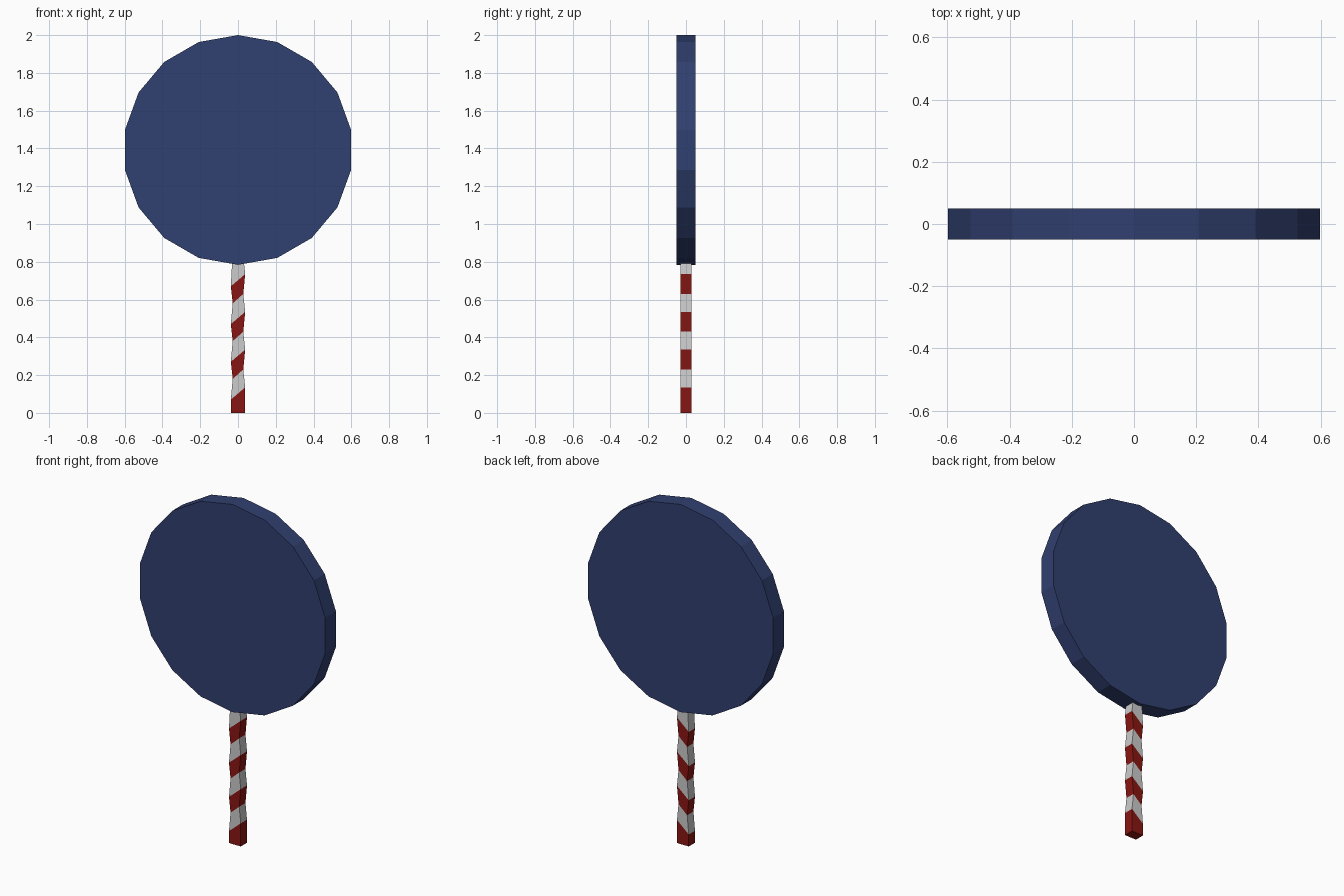
import bpy, bmesh, math
from mathutils import Matrix

if "Cube" in bpy.data.objects:
    bpy.data.objects.remove(bpy.data.objects["Cube"])


def material(name, rgb):
    m = bpy.data.materials.new(name)
    m.diffuse_color = (*rgb, 1)
    m.use_nodes = True
    m.node_tree.nodes["Principled BSDF"].inputs["Base Color"].default_value = m.diffuse_color
    return m


def finish(name, bm, mats):
    bmesh.ops.recalc_face_normals(bm, faces=bm.faces)
    mesh = bpy.data.meshes.new(name)
    bm.to_mesh(mesh)
    bm.free()
    for m in mats:
        mesh.materials.append(m)
    ob = bpy.data.objects.new(name, mesh)
    bpy.context.collection.objects.link(ob)
    return ob


blue = material("blue", (0.03, 0.05, 0.16))
red = material("red", (0.25, 0.008, 0.006))
white = material("white", (0.6, 0.6, 0.6))

# Candy disc: 18-sided, standing upright with a corner at the top
R, CZ, THICK = 0.608, 1.392, 0.10
bm = bmesh.new()
bmesh.ops.create_cone(bm, cap_ends=True, segments=18, radius1=R, radius2=R, depth=THICK,
                      matrix=Matrix.Translation((0, 0, CZ)) @ Matrix.Rotation(math.pi / 2, 4, 'X'))
top = max(bm.verts, key=lambda v: v.co.z).co
spin = math.atan2(top.x, top.z - CZ)
bmesh.ops.rotate(bm, verts=bm.verts, cent=(0, 0, CZ), matrix=Matrix.Rotation(-spin, 3, 'Y'))
finish("candy_disc", bm, [blue])

# Stick: square rings tilted in x, alternating wide and narrow, banded red and white
HALF_Y = 0.029
rings = [(0.038, 0.0, 0.0)]                      # half width, left z, right z
for i in range(4):
    rings.append((0.038, 0.07 + 0.2 * i, 0.135 + 0.2 * i))
    if i < 3:
        rings.append((0.028, 0.18 + 0.2 * i, 0.23 + 0.2 * i))
rings.append((0.031, 0.80, 0.80))

bm = bmesh.new()
loops = []
for w, zl, zr in rings:
    loops.append([bm.verts.new(p) for p in ((-w, -HALF_Y, zl), (w, -HALF_Y, zr),
                                            (w, HALF_Y, zr), (-w, HALF_Y, zl))])
for i, (a, b) in enumerate(zip(loops, loops[1:])):
    for k in range(4):
        n = (k + 1) % 4
        bm.faces.new((a[k], a[n], b[n], b[k])).material_index = i % 2
bm.faces.new(loops[0]).material_index = 0
bm.faces.new(loops[-1]).material_index = 1
finish("striped_stick", bm, [red, white])
